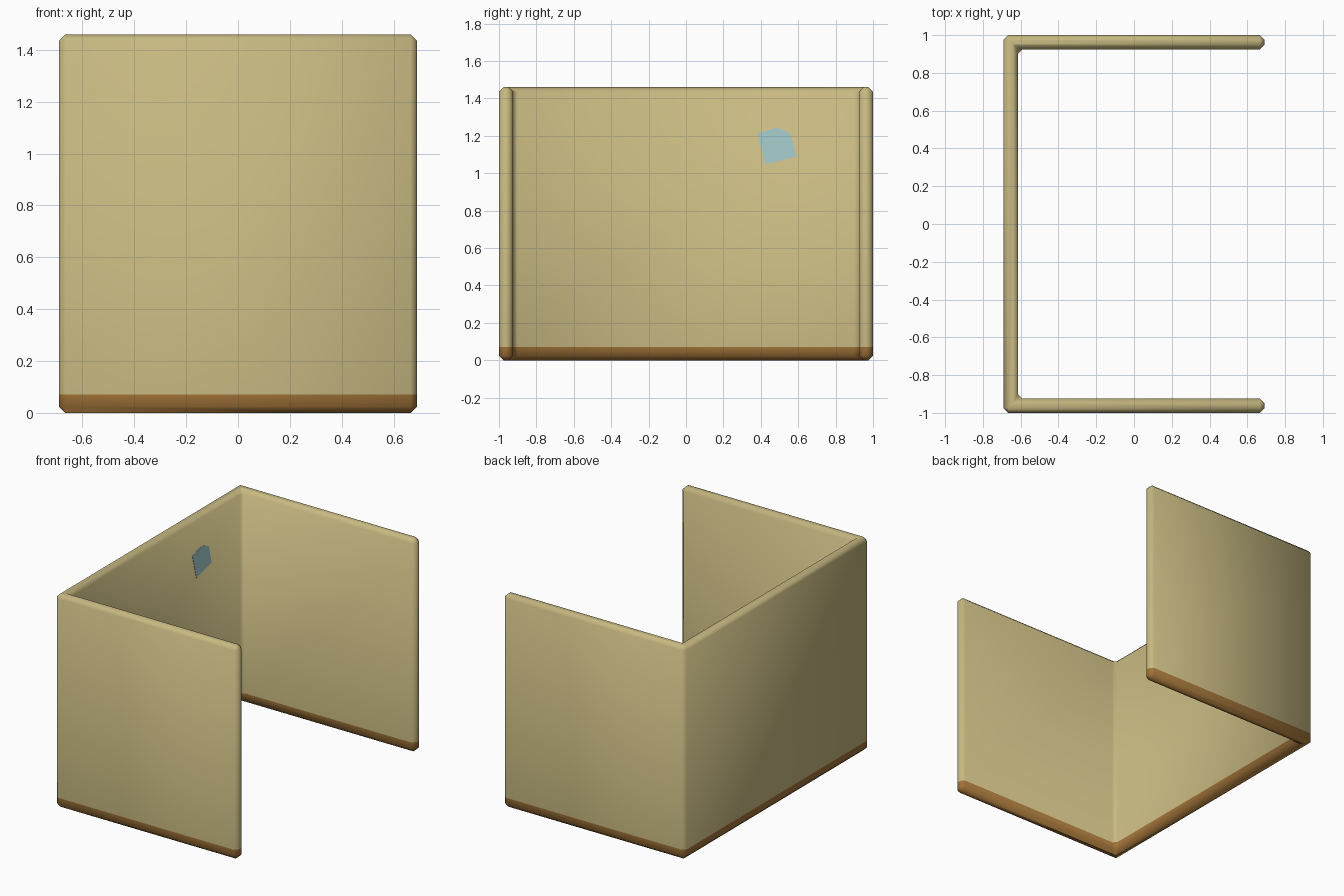
import bpy, bmesh

if "Cube" in bpy.data.objects:
    bpy.data.objects.remove(bpy.data.objects["Cube"])

X, Y, H, T = 0.69, 1.0, 1.46, 0.075   # half depth, half width, height, wall thickness
BAND = 0.07                            # height of the brown base band


def material(name, rgb):
    m = bpy.data.materials.new(name)
    m.diffuse_color = (*rgb, 1)
    m.use_nodes = True
    m.node_tree.nodes["Principled BSDF"].inputs["Base Color"].default_value = m.diffuse_color
    return m


def add_object(name, bm, *mats):
    me = bpy.data.meshes.new(name)
    bm.to_mesh(me)
    bm.free()
    ob = bpy.data.objects.new(name, me)
    bpy.context.collection.objects.link(ob)
    for m in mats:
        me.materials.append(m)
    return ob


def extrude_face(bm, points, direction):
    face = bm.faces.new([bm.verts.new(p) for p in points])
    ext = bmesh.ops.extrude_face_region(bm, geom=[face], use_keep_orig=True)
    bmesh.ops.translate(bm, vec=direction,
                        verts=[g for g in ext["geom"] if isinstance(g, bmesh.types.BMVert)])
    bmesh.ops.recalc_face_normals(bm, faces=bm.faces)


sand = material("sand", (0.57, 0.48, 0.22))
brown = material("brown", (0.35, 0.17, 0.04))
blue = material("pale blue", (0.40, 0.64, 0.64))

# U-shaped wall: two halves of the plan mitred at the corners, chamfered all round
plan = [(X, -Y), (X, -Y + T), (-X + T, -Y + T), (-X + T, Y - T),
        (X, Y - T), (X, Y), (-X, Y), (-X, -Y)]
bm = bmesh.new()
extrude_face(bm, [(x, y, 0) for x, y in plan], (0, 0, H))
bmesh.ops.bevel(bm, geom=bm.edges[:], offset=0.024, segments=1,
                affect='EDGES', clamp_overlap=True)

# Mitre cuts keep the top and base strips as clean quads
for y in (-1, 1):
    bmesh.ops.bisect_plane(bm, geom=bm.verts[:] + bm.edges[:] + bm.faces[:],
                           plane_co=(-X, y * Y, 0), plane_no=(1, y, 0))

# Brown band along the base
bmesh.ops.bisect_plane(bm, geom=bm.verts[:] + bm.edges[:] + bm.faces[:],
                       plane_co=(0, 0, BAND), plane_no=(0, 0, 1))
for f in bm.faces:
    f.smooth = True
    f.material_index = int(f.calc_center_median().z < BAND)
add_object("partition_wall", bm, sand, brown)

# Pale blue patch on the inside of the back wall
patch = [(0.382, 1.213), (0.489, 1.245), (0.559, 1.213), (0.591, 1.089), (0.425, 1.047)]
bm = bmesh.new()
extrude_face(bm, [(-X + T - 0.001, y, z) for y, z in patch], (0.003, 0, 0))
add_object("wall_patch", bm, blue)
